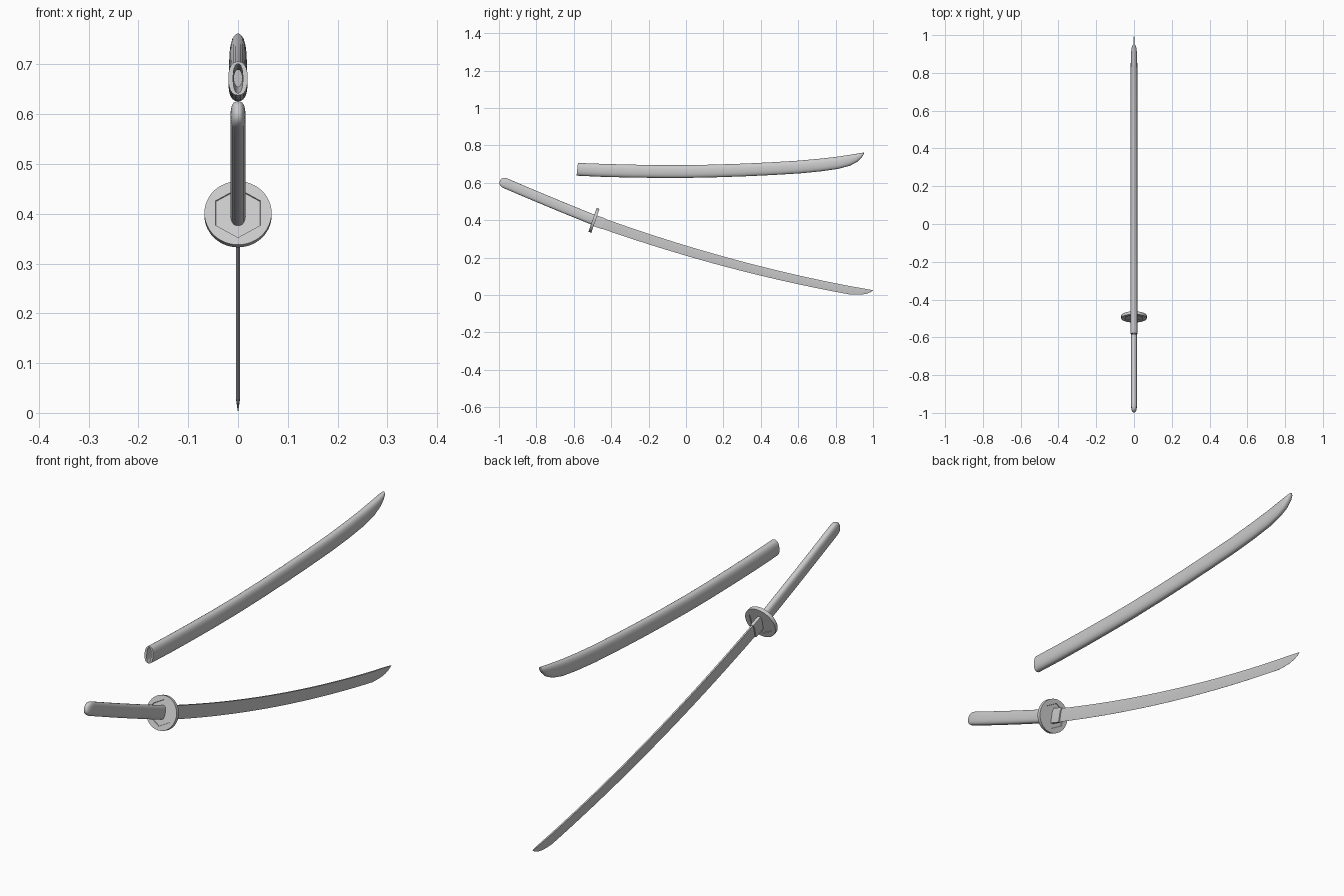
import bpy, bmesh
from math import sin, cos, pi, radians, sqrt
from mathutils import Vector

if "Cube" in bpy.data.objects:
    bpy.data.objects.remove(bpy.data.objects["Cube"])


def loft(name, rings, angle=50):
    """Skin a list of equal-length rings and cap both ends."""
    bm = bmesh.new()
    vs = [[bm.verts.new(p) for p in r] for r in rings]
    n = len(rings[0])
    for a, b in zip(vs, vs[1:]):
        for i in range(n):
            j = (i + 1) % n
            bm.faces.new((a[i], a[j], b[j], b[i]))
    bm.faces.new(vs[0])
    bm.faces.new(vs[-1])
    bmesh.ops.recalc_face_normals(bm, faces=bm.faces)
    me = bpy.data.meshes.new(name)
    bm.to_mesh(me)
    bm.free()
    ob = bpy.data.objects.new(name, me)
    bpy.context.collection.objects.link(ob)
    bpy.ops.object.select_all(action='DESELECT')
    ob.select_set(True)
    bpy.context.view_layer.objects.active = ob
    bpy.ops.object.shade_smooth_by_angle(angle=radians(angle))
    return ob


def oval(n, power):
    """Rounded profile; u is across, v runs from bottom (0) to top (1)."""
    def p(x):
        return abs(x) ** power * (1 if x >= 0 else -1)
    return [(p(cos(2 * pi * i / n)), 0.5 + 0.5 * p(sin(2 * pi * i / n)))
            for i in range(n)]


def section(profile, top, bot, w):
    """Place a profile between a bottom and a top point in the side plane."""
    t, b = Vector((0, *top)), Vector((0, *bot))
    return [b.lerp(t, v) + Vector((u * w, 0, 0)) for u, v in profile]


def across(f, y, up, down):
    """Points above and below a centre line, square to its direction."""
    s = (f(y + .001) - f(y - .001)) / .002
    n = Vector((-s, 1)).normalized()
    c = Vector((y, f(y)))
    return c + n * up, c - n * down


def blade_line(y):
    return .40 - .3165 * (y + .495) + .0636 * (y + .495) * (y - .2)


def handle_line(y):
    return .402 - .40 * (y + .495) + .032 * (y + .495) ** 2


# blade: thin wedge with a flat spine and a sharp lower edge
wedge = [(.8, 1), (1, .7), (0.06, 0), (-0.06, 0), (-1, .7), (-.8, 1)]
rings = []
for i in range(25):
    t = i / 24
    h = .028 - .006 * t
    rings.append(section(wedge, *across(blade_line, -.495 + 1.375 * t, h, h), .0042))
for y, d, w in ((.91, .040, .004), (.94, .034, .0038), (.965, .025, .003),
                (.985, .013, .002), (.997, .001, .0004)):
    rings.append(section(wedge, *across(blade_line, y, .0225, d - .0225), w))
loft("blade", rings, 30)

# collar between blade and guard
box = [(.7, 1), (1, .75), (.55, 0), (-.55, 0), (-1, .75), (-.7, 1)]
loft("blade_collar", [section(box, *across(blade_line, y, .030, .030), .0095)
                      for y in (-.495, -.44)], 30)

# handle with domed end
grip = oval(24, .75)
rings = [section(grip, *across(handle_line, -.49 - .475 * i / 10, .0275, .0275), .015)
         for i in range(11)]
for i in range(1, 8):
    a = i / 7 * radians(86)
    h = .0275 * cos(a) ** .8
    rings.append(section(grip, *across(handle_line, -.965 - .030 * sin(a), h, h),
                         .015 * cos(a) ** .8))
loft("handle", rings, 50)

# round guard with a shallow hexagonal recess on both faces
N = 48
axis = Vector((0, .945, -.327)).normalized()
up = Vector((0, .327, .945)).normalized()
centre = Vector((0, -.492, .399))


def guard_ring(offset, radius, hexagon=False):
    out = []
    for i in range(N):
        a = 2 * pi * i / N
        r = radius
        if hexagon:
            r *= cos(pi / 6) / cos((a % (pi / 3)) - pi / 6)
        out.append(centre + axis * offset + up * r * cos(a) + Vector((r * sin(a), 0, 0)))
    return out


loft("guard", [guard_ring(-.005, .051, True), guard_ring(-.008, .052, True),
               guard_ring(-.008, .0675), guard_ring(.008, .0675),
               guard_ring(.008, .052, True), guard_ring(.005, .051, True)], 30)

# scabbard: hollow sleeve, rings run from inside, over the mouth, to the tip
stations = [((-.578, .706), (-.585, .638), .0195), ((-.45, .701), (-.455, .632), .0193),
            ((-.3, .697), (-.302, .628), .019), ((-.15, .694), (-.15, .626), .019),
            ((0, .694), (0, .626), .0187), ((.15, .697), (.152, .629), .0185),
            ((.3, .702), (.303, .634), .0183), ((.45, .709), (.455, .641), .018),
            ((.6, .718), (.607, .650), .018), ((.71, .728), (.72, .661), .018),
            ((.8, .738), (.813, .674), .0178), ((.86, .747), (.876, .691), .017),
            ((.90, .753), (.915, .711), .0155), ((.93, .758), (.937, .732), .0125),
            ((.946, .761), (.948, .748), .008), ((.952, .762), (.952, .759), .003)]
sleeve = oval(24, .85)
slot = [(u * .5, .5 + (v - .5) * .86) for u, v in sleeve]
rings = [section(slot, *s) for s in reversed(stations[:9])]
rings += [section(sleeve, *s) for s in stations]
loft("scabbard", rings, 50)
